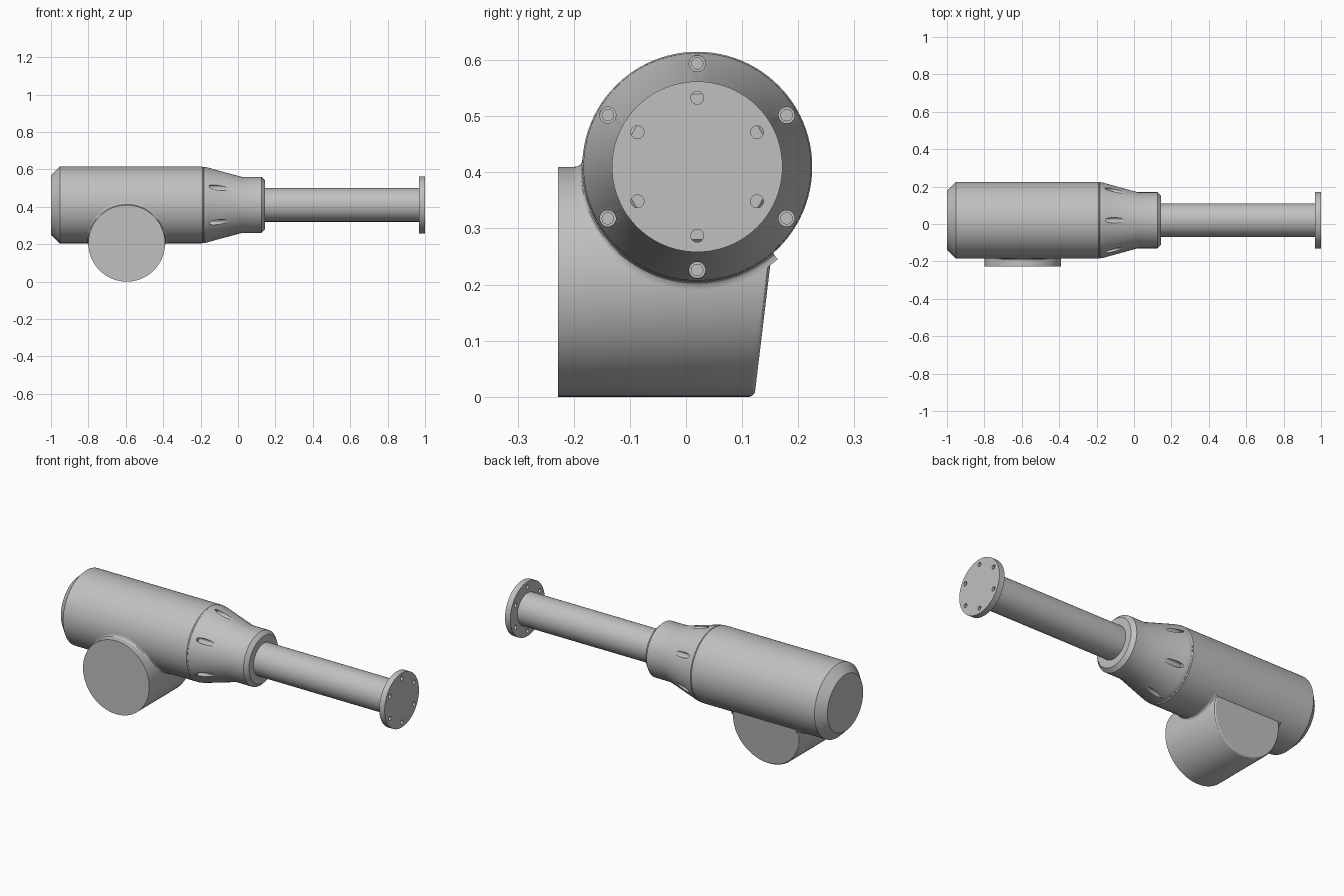
import bpy, bmesh
from math import sin, cos, pi, sqrt, radians
from mathutils import Vector, Matrix

if "Cube" in bpy.data.objects:
    bpy.data.objects.remove(bpy.data.objects["Cube"], do_unlink=True)

AXIS = Vector((0, 0.02, 0.41))      # centre line of the long barrel, along x
STUB = Vector((-0.595, 0, 0.205))   # centre line of the side stub, along y
R = 0.205                           # radius of barrel and stub
FILLET = 0.014

grey = bpy.data.materials.new("machined_grey")
grey.use_nodes = True
colour = (0.53, 0.53, 0.53, 1)
grey.diffuse_color = colour
grey.node_tree.nodes["Principled BSDF"].inputs["Base Color"].default_value = colour


def add_object(name, bm):
    bmesh.ops.recalc_face_normals(bm, faces=bm.faces)
    mesh = bpy.data.meshes.new(name)
    bm.to_mesh(mesh)
    bm.free()
    mesh.materials.append(grey)
    ob = bpy.data.objects.new(name, mesh)
    bpy.context.collection.objects.link(ob)
    return ob


def lathe(bm, profile, centre, sides=96):
    """Closed solid turned about x from (x, radius) points."""
    rings = [[bm.verts.new(centre + Vector((x, r * cos(2 * pi * i / sides), r * sin(2 * pi * i / sides))))
              for i in range(sides)] for x, r in profile]
    for a, b in zip(rings, rings[1:]):
        for i in range(sides):
            j = (i + 1) % sides
            bm.faces.new((a[i], a[j], b[j], b[i]))
    bm.faces.new(rings[0])
    bm.faces.new(rings[-1])


def turned(name, profile):
    bm = bmesh.new()
    lathe(bm, profile, AXIS)
    return add_object(name, bm)


def pins(name, x0, x1, radius, circle):
    """Six small cylinders parallel to the barrel on a bolt circle."""
    bm = bmesh.new()
    for k in range(6):
        a = radians(30 + 60 * k)
        lathe(bm, [(x0, radius), (x1, radius)], AXIS + Vector((0, cos(a), sin(a))) * circle, 24)
    return add_object(name, bm)


def activate(ob):
    bpy.ops.object.select_all(action='DESELECT')
    ob.select_set(True)
    bpy.context.view_layer.objects.active = ob


def cut(ob, cutter):
    mod = ob.modifiers.new("holes", 'BOOLEAN')
    mod.operation = 'DIFFERENCE'
    mod.solver = 'EXACT'
    mod.object = cutter
    activate(ob)
    bpy.ops.object.modifier_apply(modifier=mod.name)
    bpy.data.objects.remove(cutter, do_unlink=True)


# Barrel, tapered neck, rod and end flange
barrel = turned("barrel", [(-1, 0.158), (-0.953, R), (-0.19, R), (-0.185, 0.201)])
neck = turned("tapered_neck", [(-0.187, 0.2), (-0.183, 0.2035), (-0.172, 0.2025), (-0.158, 0.199),
                               (0.02, 0.15), (0.125, 0.15), (0.145, 0.13)])
rod = turned("rod", [(0.1, 0.09), (0.975, 0.09)])
flange = turned("end_flange", [(0.967, 0.152), (1, 0.152)])

# Bolt pockets in the neck with screws, and through holes in the flange
cut(neck, pins("pocket_cutter", -0.165, 0.1, 0.0145, 0.184))
cut(flange, pins("hole_cutter", 0.9, 1.1, 0.0115, 0.123))
screws = pins("neck_screws", -0.175, -0.152, 0.011, 0.184)

# Side stub, with a softened rear rim and a sloping rear face
bm = bmesh.new()
lathe(bm, [(-0.228, R), (0.113, R), (0.118, R - 0.002), (0.122, R - 0.008)], Vector())
bmesh.ops.transform(bm, matrix=Matrix.Translation(STUB) @ Matrix.Rotation(pi / 2, 4, 'Z'), verts=bm.verts)
for v in bm.verts:
    if v.co.y > 0:
        v.co.y += 0.12 * v.co.z
stub = add_object("side_stub", bm)


# Fillet along the joint of barrel and stub
def radial(p, centre, keep):
    d = p - centre
    d[keep] = 0
    return d


bm = bmesh.new()
rows = []
steps = 48
for i in range(-steps, steps + 1):
    u = i / steps
    phi = pi + radians(131) * u * u
    y, z = AXIS.y + R * cos(phi), AXIS.z + R * sin(phi)
    half = sqrt(max(0, R * R - (z - STUB.z) ** 2))
    c = Vector((STUB.x + half * (1 if u > 0 else -1), y, z))
    to_barrel, to_stub = radial(c, AXIS, 0).normalized(), radial(c, STUB, 1).normalized()
    a, b = c + to_barrel * FILLET, c + to_stub * FILLET
    d = radial(a, STUB, 1)
    a += d.normalized() * (R - d.length)
    d = radial(b, AXIS, 0)
    b += d.normalized() * (R - d.length)
    rows.append([bm.verts.new(a * (1 - t) ** 2 + c * 2 * t * (1 - t) + b * t * t)
                 for t in (0, 0.25, 0.5, 0.75, 1)])
for p, q in zip(rows, rows[1:]):
    for k in range(4):
        bm.faces.new((p[k], p[k + 1], q[k + 1], q[k]))
fillet = add_object("joint_fillet", bm)
# Make the open strip face outward, away from the joint
if fillet.data.polygons[2].normal.dot(Vector((0, -1, 1))) < 0:
    fillet.data.flip_normals()

for ob in (barrel, neck, rod, flange, screws, stub, fillet):
    activate(ob)
    bpy.ops.object.shade_smooth_by_angle(angle=radians(25))
